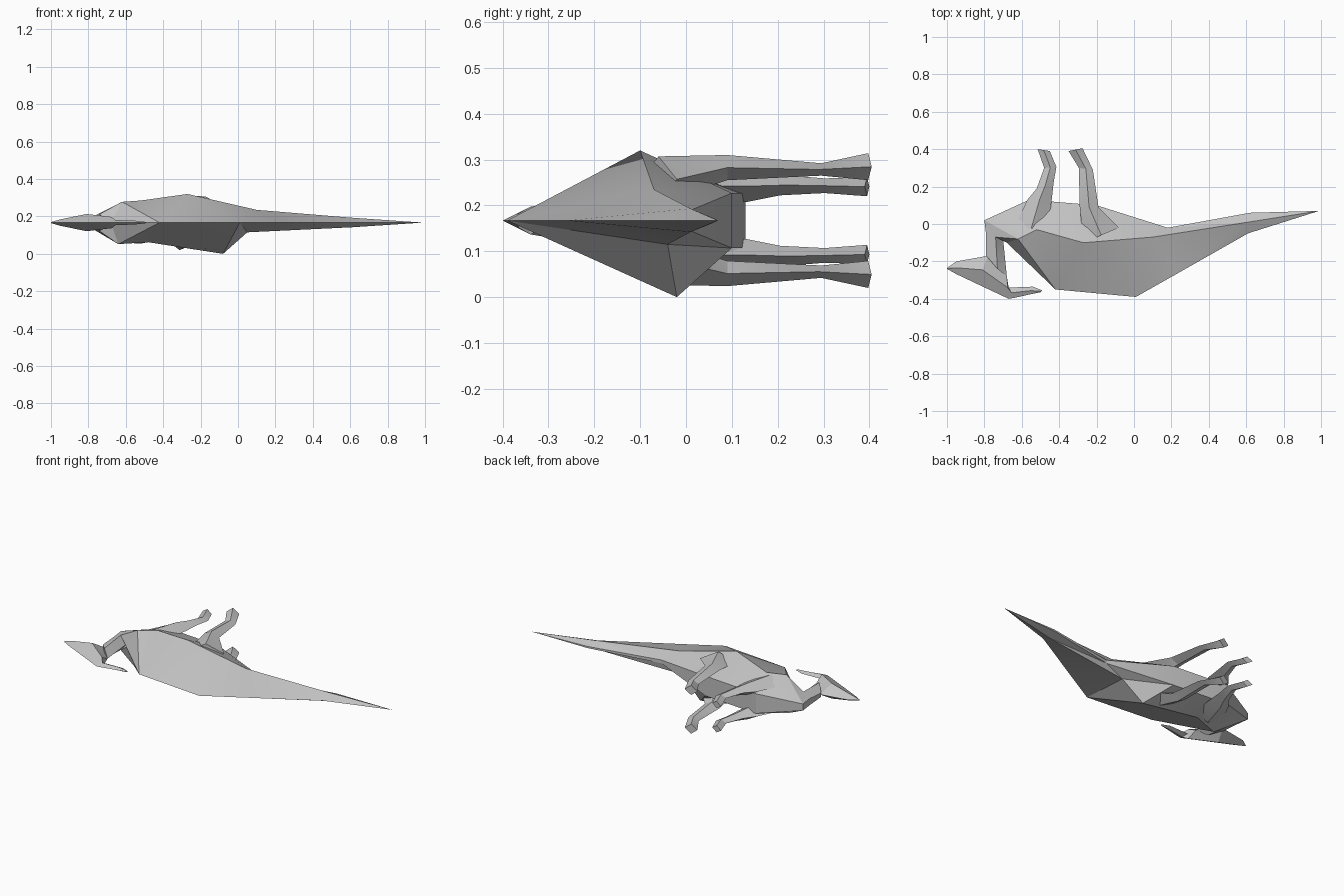
import bpy, bmesh, math

cube = bpy.data.objects.get("Cube")
if cube:
    bpy.data.objects.remove(cube, do_unlink=True)

MID = 0.167  # height of the animal's symmetry plane (it lies on its side)

grey = bpy.data.materials.new("plain grey")
grey.use_nodes = True
grey.diffuse_color = (0.55, 0.55, 0.55, 1)
grey.node_tree.nodes["Principled BSDF"].inputs["Base Color"].default_value = (0.55, 0.55, 0.55, 1)


def loft(name, rings):
    """Skin a list of equal-sized point rings, closed at both ends."""
    bm = bmesh.new()
    loops = [[bm.verts.new(p) for p in ring] for ring in rings]
    n = len(rings[0])
    for a, b in zip(loops, loops[1:]):
        for i in range(n):
            j = (i + 1) % n
            bm.faces.new((a[i], a[j], b[j], b[i]))
    bm.faces.new(loops[0])
    bm.faces.new(loops[-1][::-1])
    bmesh.ops.remove_doubles(bm, verts=bm.verts[:], dist=0.0005)
    bmesh.ops.triangulate(bm, faces=bm.faces[:])
    bmesh.ops.recalc_face_normals(bm, faces=bm.faces[:])
    mesh = bpy.data.meshes.new(name)
    bm.to_mesh(mesh)
    bm.free()
    obj = bpy.data.objects.new(name, mesh)
    bpy.context.collection.objects.link(obj)
    mesh.materials.append(grey)
    bpy.ops.object.select_all(action='DESELECT')
    obj.select_set(True)
    bpy.context.view_layer.objects.active = obj
    bpy.ops.object.shade_smooth_by_angle(angle=math.radians(22))
    return obj


def body_ring(back, upper, lower, belly, half):
    """Five-sided section: back ridge, two flanks and a flat belly."""
    return [(*back, MID), upper, (*belly, MID + half), (*belly, MID - half), lower]


def diamond(a, b, low, high):
    """Four-sided section between two edge points."""
    mx, my, mz = (a[0] + b[0]) / 2, (a[1] + b[1]) / 2, (low + high) / 2
    return [(*a, mz), (mx, my, high), (*b, mz), (mx, my, low)]


# Neck, trunk and tail in one skin
loft("body", [
    body_ring((-0.68, -0.28), (-0.73, -0.24, 0.20), (-0.73, -0.24, 0.135), (-0.79, -0.17), 0.012),
    body_ring((-0.70, -0.08), (-0.74, -0.07, 0.212), (-0.74, -0.07, 0.122), (-0.79, -0.06), 0.02),
    body_ring((-0.68, -0.10), (-0.62, -0.08, 0.278), (-0.64, -0.08, 0.052), (-0.80, 0.02), 0.02),
    body_ring((-0.42, -0.35), (-0.52, -0.03, 0.285), (-0.48, -0.03, 0.062), (-0.56, 0.13), 0.06),
    body_ring((0.01, -0.39), (-0.27, -0.10, 0.32), (-0.08, -0.02, 0.0), (-0.20, 0.10), 0.06),
    body_ring((0.24, -0.26), (0.10, -0.07, 0.235), (0.05, -0.04, 0.115), (0.18, -0.02), 0.01),
    body_ring((0.61, -0.05), (0.61, 0.01, 0.193), (0.61, 0.01, 0.142), (0.62, 0.06), 0.005),
    body_ring((0.99, 0.07), (0.99, 0.07, MID), (0.99, 0.07, MID), (0.99, 0.07), 0.0),
])

# Head with snout and backward-sweeping crest: (lower edge, upper edge, half width)
head = [
    ((-1.00, -0.235), (-1.00, -0.24), 0.003),
    ((-0.95, -0.20), (-0.95, -0.268), 0.017),
    ((-0.78, -0.17), (-0.84, -0.32), 0.046),
    ((-0.68, -0.28), (-0.67, -0.40), 0.030),
    ((-0.67, -0.34), (-0.64, -0.395), 0.014),
    ((-0.54, -0.335), (-0.56, -0.377), 0.010),
    ((-0.49, -0.355), (-0.50, -0.365), 0.004),
]
loft("head_and_crest", [diamond(a, b, MID - h, MID + h) for a, b, h in head])

# Legs: (leading edge, trailing edge, inner and outer distance from the middle)
legs = {
    "front_leg": [
        ((-0.64, -0.02), (-0.46, -0.03), 0.04, 0.113),
        ((-0.57, 0.13), (-0.44, 0.13), 0.04, 0.110),
        ((-0.52, 0.19), (-0.43, 0.22), 0.055, 0.100),
        ((-0.48, 0.30), (-0.415, 0.305), 0.06, 0.092),
        ((-0.515, 0.40), (-0.45, 0.39), 0.053, 0.095),
    ],
    "hind_leg": [
        ((-0.27, -0.10), (-0.08, -0.02), 0.04, 0.140),
        ((-0.29, 0.09), (-0.19, 0.09), 0.088, 0.143),
        ((-0.295, 0.30), (-0.22, 0.29), 0.098, 0.125),
        ((-0.35, 0.39), (-0.275, 0.405), 0.088, 0.147),
    ],
}
for name, rings in legs.items():
    for side, s in (("upper", 1), ("lower", -1)):
        loft(f"{name}_{side}", [diamond(a, b, MID + s * i, MID + s * o) for a, b, i, o in rings])
